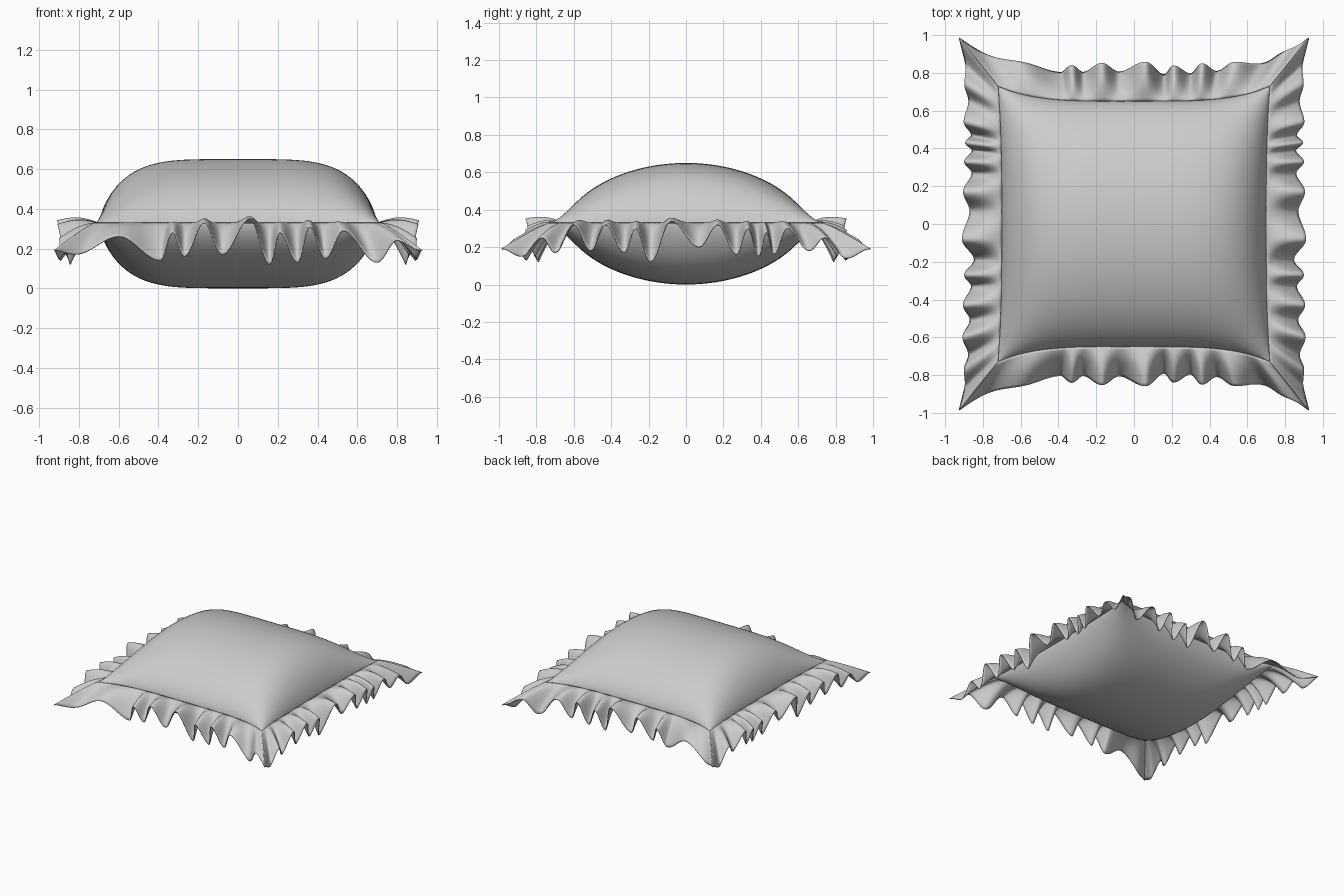
import bpy, math

if "Cube" in bpy.data.objects:
    bpy.data.objects.remove(bpy.data.objects["Cube"])

SEAM_Z = 0.328
CX, CY = 0.72, 0.73      # seam corners
OX, OY = 0.925, 0.985    # outer ruffle corners


def seam_y(s):           # distance of front/back seam, s = -1..1 along it
    return 0.65 + (CY - 0.65) * abs(s) ** 4


def seam_x(s):
    return 0.70 + (CX - 0.70) * abs(s) ** 3


def make_object(name, verts, faces):
    me = bpy.data.meshes.new(name)
    me.from_pydata(verts, [], faces)
    ob = bpy.data.objects.new(name, me)
    bpy.context.collection.objects.link(ob)
    for p in me.polygons:
        p.use_smooth = True
    return ob


def grid_faces(nu, nv):
    return [(i * nv + j, (i + 1) * nv + j, (i + 1) * nv + j + 1, i * nv + j + 1)
            for i in range(nu - 1) for j in range(nv - 1)]


# Plump square cushion: two domed halves meeting at the seam
def cushion():
    n = 61
    verts, faces = [], []
    for side in (1, -1):
        base = len(verts)
        for i in range(n):
            u = math.sin((i / (n - 1) - 0.5) * math.pi)
            for j in range(n):
                v = math.sin((j / (n - 1) - 0.5) * math.pi)
                fx = max(0, 1 - abs(u) ** 4.5) ** 0.7
                fy = max(0, 1 - v * v) ** 0.62
                verts.append((u * seam_x(v), v * seam_y(u),
                              0.325 + side * 0.325 * fx * fy))
        for f in grid_faces(n, n):
            faces.append(tuple(base + k for k in (f if side > 0 else f[::-1])))
    return make_object("cushion", verts, faces)


def wave(knots, x):
    for (x0, z0), (x1, z1) in zip(knots, knots[1:]):
        if x <= x1:
            t = max(0, (x - x0) / (x1 - x0))
            return z0 + (z1 - z0) * (0.5 - 0.5 * math.cos(math.pi * t))
    return knots[-1][1]


# Gathered ruffle strip; knots give (position, height) of each fold on the hem
def ruffle(name, knots, seam, c_in, c_out, reach_mid, reach_end, along_x):
    nu, nv = 241, 13
    verts = []
    for i in range(nu):
        s = 2 * i / (nu - 1) - 1
        a_out = s * c_out
        a_in = a_out - math.copysign((c_out - c_in) * abs(s) ** 3, s)
        z_out = wave(knots, a_out)
        fade = s ** 4
        crest = (z_out - 0.12) / 0.22
        r_out = reach_mid + (reach_end - reach_mid) * fade + 0.065 * crest * (1 - fade)
        r_in = seam(min(1, max(-1, a_in / c_in)))
        for j in range(nv):
            t = j / (nv - 1)
            a = a_in + (a_out - a_in) * t
            r = r_in + (r_out - r_in) * t
            z = SEAM_Z + (z_out - SEAM_Z) * t ** 1.15
            z += 0.02 * math.sin(math.pi * t) * (1 - fade)
            verts.append((a, -r, z) if along_x else (r, a, z))
    ob = make_object(name, verts, grid_faces(nu, nv))
    m = ob.modifiers.new("opposite_side", 'MIRROR')
    m.use_axis = (not along_x, along_x, False)
    m.use_mirror_merge = False
    m = ob.modifiers.new("cloth", 'SOLIDIFY')
    m.thickness = 0.006
    m.offset = 0


cushion()

ruffle("front_back_ruffle",
       [(-OX, .19), (-.82, .17), (-.60, .26), (-.39, .14), (-.33, .28), (-.27, .16),
        (-.17, .33), (-.08, .17), (.06, .35), (.16, .12), (.21, .28), (.30, .13),
        (.36, .31), (.44, .15), (.53, .29), (.70, .13), (.80, .24), (OX, .19)],
       seam_y, CX, OX, 0.79, OY, True)

ruffle("side_ruffle",
       [(-OY, .19), (-.88, .15), (-.77, .25), (-.70, .17), (-.60, .32), (-.51, .18),
        (-.43, .32), (-.33, .17), (-.27, .30), (-.19, .12), (-.08, .34), (.07, .20),
        (.17, .32), (.27, .16), (.33, .30), (.39, .15), (.43, .28), (.47, .16),
        (.54, .30), (.66, .18), (.74, .25), (.86, .14), (OY, .19)],
       seam_x, CY, OY, 0.845, OX, False)
